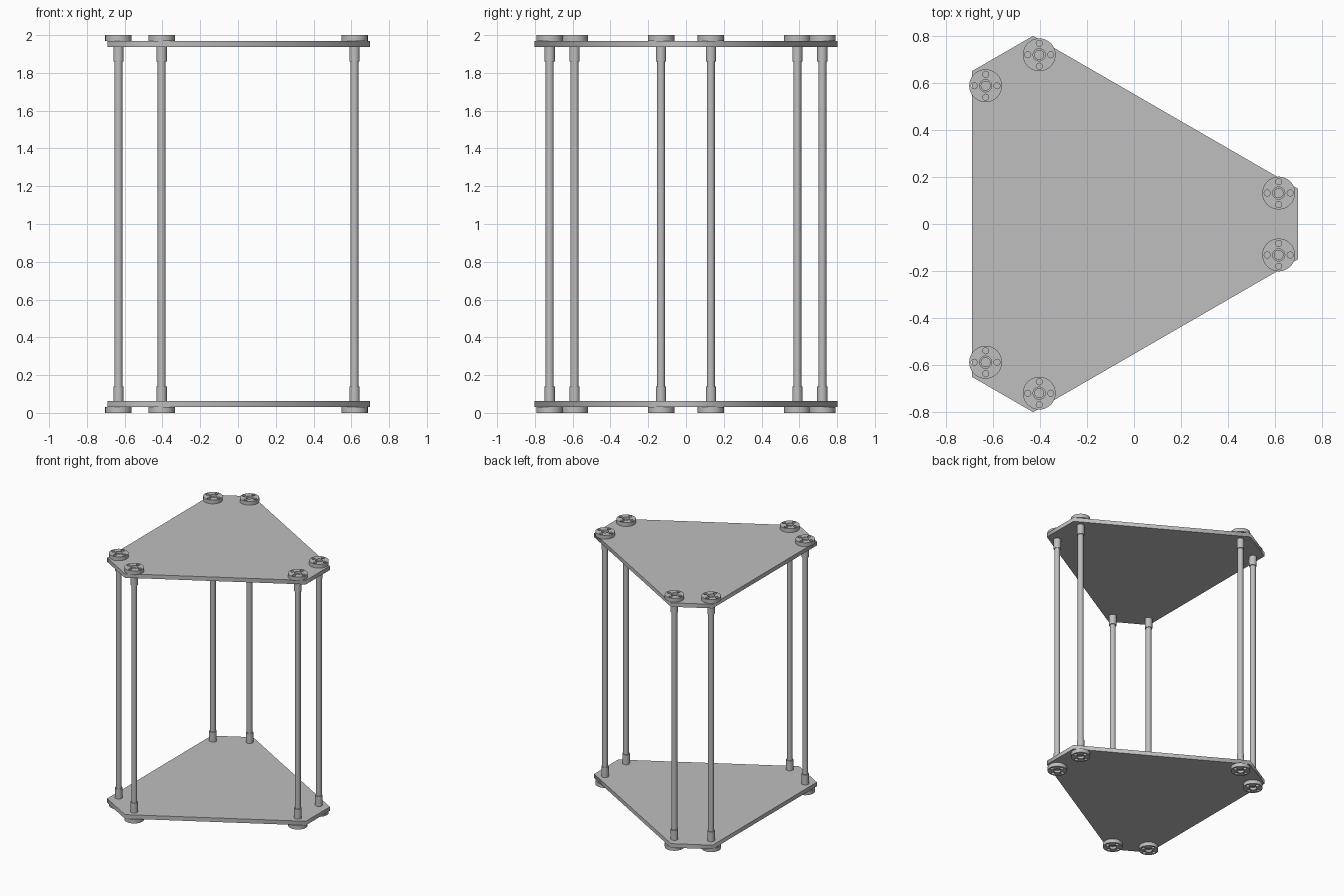
import bpy
from math import sin, cos, pi, radians
from mathutils import Matrix, Vector

cube = bpy.data.objects.get("Cube")
if cube:
    bpy.data.objects.remove(cube)

GREY = (0.52, 0.52, 0.52, 1)
mat = bpy.data.materials.new("light_grey")
mat.use_nodes = True
mat.diffuse_color = GREY
mat.node_tree.nodes["Principled BSDF"].inputs["Base Color"].default_value = GREY

CENTRE = Vector((-0.14, 0, 0))   # axis of the threefold symmetry
HEIGHT = 2.0
FLANGE = 0.03                    # flange thickness
PLATE = 0.032                    # plate thickness


def circle(r, cx=0, cy=0, n=32):
    return [(cx + r * cos(2 * pi * i / n), cy + r * sin(2 * pi * i / n)) for i in range(n)]


def place(name, mesh, loc=(0, 0, 0), smooth=True):
    ob = bpy.data.objects.new(name, mesh)
    ob.location = loc
    bpy.context.collection.objects.link(ob)
    if smooth:
        bpy.ops.object.select_all(action="DESELECT")
        ob.select_set(True)
        bpy.context.view_layer.objects.active = ob
        bpy.ops.object.shade_smooth_by_angle(angle=radians(30))
    return ob


def extrude(name, loops, z0, z1):
    """Mesh of a flat outline (first loop) with holes (other loops), from z0 to z1."""
    cu = bpy.data.curves.new(name, "CURVE")
    cu.dimensions = "2D"
    cu.fill_mode = "BOTH"
    cu.extrude = (z1 - z0) / 2
    for pts in loops:
        sp = cu.splines.new("POLY")
        sp.points.add(len(pts) - 1)
        for p, (x, y) in zip(sp.points, pts):
            p.co = (x, y, 0, 1)
        sp.use_cyclic_u = True
    tmp = bpy.data.objects.new(name + "_outline", cu)
    bpy.context.collection.objects.link(tmp)
    dg = bpy.context.evaluated_depsgraph_get()
    mesh = bpy.data.meshes.new_from_object(tmp.evaluated_get(dg))
    bpy.data.objects.remove(tmp)
    mesh.transform(Matrix.Translation((0, 0, (z0 + z1) / 2)))
    mesh.materials.clear()
    mesh.materials.append(mat)
    return mesh


def threefold(x, y):
    """Mirrored pair of points repeated around the axis, in angular order."""
    out = []
    for k in range(3):
        turn = Matrix.Rotation(k * 2 * pi / 3, 3, "Z")
        out += [turn @ Vector((x, s * y, 0)) + CENTRE for s in (-1, 1)]
    return out


# Corner-cut triangular plates
outline = [(p.x, p.y) for p in threefold(0.84, 0.15)]
plate = extrude("plate", [outline], 0, PLATE)
place("bottom_plate", plate, (0, 0, FLANGE), False)
place("top_plate", plate, (0, 0, HEIGHT - FLANGE - PLATE), False)

# Shared meshes: drilled flange, sleeve and rod
holes = [circle(0.013, 0.049 * cos(a), 0.049 * sin(a), 16) for a in (0, pi / 2, pi, 3 * pi / 2)]
flange = extrude("flange", [circle(0.07), circle(0.026)] + holes, 0, FLANGE)
sleeve = extrude("sleeve", [circle(0.027, n=24), circle(0.02, n=24)], 0, 0.08)
rod = extrude("rod", [circle(0.021, n=24)], 0.015, HEIGHT - 0.015)

# Six posts
inner = FLANGE + PLATE
for i, p in enumerate(threefold(0.757, 0.132), 1):
    up = Vector((p.x, p.y, 0))
    place(f"rod_{i}", rod, up)
    for end, zf, zs in (("bottom", 0, inner - 0.002),
                        ("top", HEIGHT - FLANGE, HEIGHT - inner - 0.078)):
        place(f"{end}_flange_{i}", flange, up + Vector((0, 0, zf)))
        place(f"{end}_sleeve_{i}", sleeve, up + Vector((0, 0, zs)))
